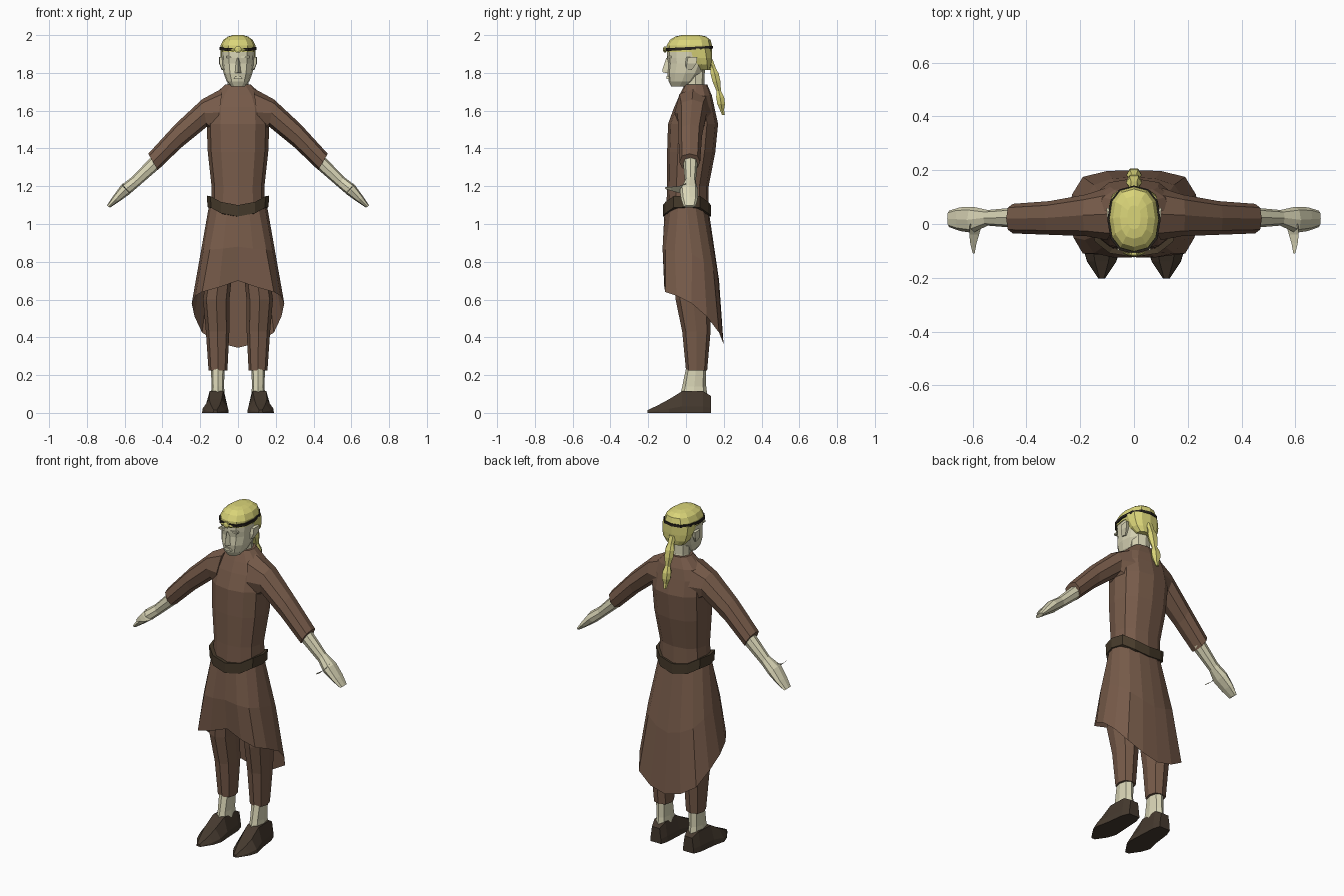
import bpy, bmesh, math
from mathutils import Vector as V


def mat(name, rgb):
    m = bpy.data.materials.new(name)
    m.diffuse_color = (*rgb, 1)
    return m


CLOTH = mat("brown cloth", (0.185, 0.105, 0.068))
SKIN = mat("pale skin", (0.70, 0.67, 0.47))
HAIR = mat("blond hair", (0.70, 0.66, 0.19))
BELT = mat("dark belt leather", (0.062, 0.043, 0.024))
SHOE = mat("shoe leather", (0.060, 0.042, 0.028))
BAND = mat("black band", (0.02, 0.016, 0.012))


def loft(name, rings, material, caps=True, mirror=False, closed=False):
    """Skin a list of equal-length point rings, optionally mirrored across x."""
    bm = bmesh.new()
    vs = [[bm.verts.new(p) for p in r] for r in rings]
    n = len(vs[0])
    pairs = list(zip(vs, vs[1:])) + ([(vs[-1], vs[0])] if closed else [])
    for a, b in pairs:
        for i in range(n):
            j = (i + 1) % n
            bm.faces.new((a[i], a[j], b[j], b[i]))
    if caps and not closed:
        bm.faces.new(vs[0])
        bm.faces.new(vs[-1])
    bmesh.ops.recalc_face_normals(bm, faces=bm.faces)
    me = bpy.data.meshes.new(name)
    bm.to_mesh(me)
    bm.free()
    me.materials.append(material)
    ob = bpy.data.objects.new(name, me)
    bpy.context.collection.objects.link(ob)
    if mirror:
        ob.modifiers.new("mirror", 'MIRROR').use_clip = False
    return ob


def oval(c, a, b, n=12, e=0.85):
    """Rounded-box ring about c spanned by half-axes a and b."""
    pts = []
    for i in range(n):
        t = 2 * math.pi * i / n
        u, v = math.cos(t), math.sin(t)
        pts.append(V(c) + V(a) * math.copysign(abs(u) ** e, u)
                   + V(b) * math.copysign(abs(v) ** e, v))
    return pts


def level(z, hw, y0, y1, x=0, n=12, e=0.85):
    """Horizontal ring at height z from y0 to y1."""
    return oval((x, (y0 + y1) / 2, z), (hw, 0, 0), (0, (y1 - y0) / 2, 0), n, e)


def limb(top, low, y0, y1, n=8):
    """Ring across an arm, given its top and bottom (x, z)."""
    t, l = V((top[0], 0, top[1])), V((low[0], 0, low[1]))
    return oval((t + l) / 2 + V((0, (y0 + y1) / 2, 0)), (t - l) / 2,
                (0, (y1 - y0) / 2, 0), n)


# Tunic body
loft("tunic_body", [level(*r) for r in (
    (1.05, .143, -.105, .12), (1.20, .14, -.10, .12), (1.38, .160, -.10, .155),
    (1.53, .166, -.095, .17), (1.62, .16, -.062, .15), (1.68, .13, -.035, .137),
    (1.738, .068, -.008, .113))], CLOTH)

# Sleeves
loft("sleeve", [limb(*r) for r in (
    ((.08, 1.72), (.12, 1.46), -.06, .135), ((.19, 1.66), (.165, 1.515), -.045, .11),
    ((.33, 1.53), (.30, 1.405), -.04, .085), ((.475, 1.372), (.425, 1.285), -.035, .075))],
    CLOTH, mirror=True)

# Skirt with a hem that falls from front to back
half_hem = [(0, -.105, .70), (.10, -.115, .665), (.19, -.11, .64), (.225, -.05, .62),
            (.245, .03, .58), (.23, .11, .51), (.19, .175, .425), (.10, .197, .37),
            (0, .20, .345)]
hem = [V(p) for p in half_hem] + [V((-x, y, z)) for x, y, z in half_hem[-2:0:-1]]
waist = []
for i in range(16):
    t = 2 * math.pi * i / 16
    waist.append(V((.153 * math.sin(t), .004 - .118 * math.cos(t),
                    1.06 + .04 * abs(math.sin(t)))))
middle = []
for w, h in zip(waist, hem):
    p = w.lerp(h, .5)
    p.y += math.copysign(.014, p.y)
    middle.append(p)
loft("skirt", [waist, middle, hem], CLOTH, caps=False)


# Belt dipping at front and back
def belt_ring(hw, y0, y1, z):
    r = level(z, hw, y0, y1)
    for p in r:
        p.z += .05 * max(0, min(1, (abs(p.x) - .06) / .09))
    return r


loft("belt", [belt_ring(.162, -.123, .132, 1.04), belt_ring(.164, -.123, .132, 1.10),
              belt_ring(.13, -.09, .10, 1.10), belt_ring(.13, -.09, .10, 1.04)],
     BELT, closed=True)

# Trouser legs, ankles and shoes
loft("trouser_leg", [level(z, w, a, b, x, 8) for z, w, a, b, x in (
    (.225, .050, 0, .112, .106), (.43, .062, -.02, .13, .108),
    (.60, .070, -.055, .13, .115), (.85, .065, -.07, .10, .085))], CLOTH, mirror=True)
loft("ankle", [level(z, w, a, b, .107, 8) for z, w, a, b in (
    (.08, .038, -.035, .115), (.14, .033, -.02, .107), (.26, .037, .005, .105))],
    SKIN, mirror=True)


def shoe_ring(y, x, w, wt, top):
    return [(x - w, y, 0), (x + w, y, 0), (x + w * .97, y, top * .3),
            (x + wt, y, top), (x - wt, y, top), (x - w * .97, y, top * .3)]


loft("shoe", [shoe_ring(*r) for r in (
    (.132, .108, .035, .025, .09), (.09, .11, .050, .036, .115),
    (-.02, .114, .060, .036, .115), (-.09, .12, .070, .033, .072),
    (-.14, .12, .054, .025, .045), (-.203, .12, .012, .008, .014))], SHOE, mirror=True)

# Forearm with hand, and thumb
loft("forearm_and_hand", [limb(*r) for r in (
    ((.455, 1.36), (.41, 1.30), -.015, .062), ((.56, 1.25), (.528, 1.198), -.006, .052),
    ((.62, 1.205), (.578, 1.155), -.033, .064), ((.663, 1.145), (.63, 1.118), -.026, .062),
    ((.694, 1.098), (.678, 1.086), -.012, .05))], SKIN, mirror=True)
loft("thumb", [limb(*r, 6) for r in (
    ((.61, 1.215), (.565, 1.165), 0, .0), ((.612, 1.20), (.575, 1.165), -.04, -.035),
    ((.608, 1.197), (.586, 1.175), -.08, -.07), ((.599, 1.195), (.592, 1.185), -.11, -.108))],
    SKIN, mirror=True)

# Neck and head
loft("neck", [level(1.68, .062, -.005, .11, n=8), level(1.745, .055, 0, .098, n=8),
              level(1.83, .055, 0, .10, n=8)], SKIN)
loft("head", [level(*r) for r in (
    (1.728, .036, -.078, .01), (1.755, .060, -.092, .05), (1.80, .077, -.099, .09),
    (1.85, .084, -.095, .115), (1.88, .086, -.10, .125), (1.935, .088, -.10, .13))], SKIN)


# Face details
def box(name, c, s, material, mirror=False, taper=1.0):
    x, y, z = c
    rings = [[(x + i * s[0] / 2 * k, y + j * s[1] / 2, z + d * s[2] / 2)
              for i, j in ((-1, -1), (1, -1), (1, 1), (-1, 1))]
             for d, k in ((-1, 1), (1, taper))]
    return loft(name, rings, material, mirror=mirror)


loft("nose", [[(-.02, -.09, 1.798), (.02, -.09, 1.798), (0, -.122, 1.802)],
              [(-.016, -.09, 1.815), (.016, -.09, 1.815), (0, -.126, 1.815)],
              [(-.009, -.09, 1.88), (.009, -.09, 1.88), (0, -.104, 1.88)]], SKIN)
box("lips", (0, -.093, 1.775), (.05, .02, .016), SKIN, taper=.6)
box("brow", (.038, -.088, 1.884), (.045, .02, .01), SKIN, mirror=True)
loft("ear", [[(.078, .00, 1.82), (.086, .00, 1.82), (.086, .03, 1.815), (.078, .03, 1.815)],
             [(.08, -.005, 1.85), (.098, .005, 1.85), (.100, .055, 1.85), (.08, .05, 1.85)],
             [(.08, .00, 1.885), (.098, .01, 1.882), (.102, .06, 1.885), (.08, .055, 1.885)]],
     SKIN, mirror=True)

# Hair: crown, back of the head and braid
loft("hair_crown", [level(*r) for r in (
    (1.91, .092, -.103, .136), (1.945, .092, -.102, .138), (1.975, .078, -.085, .13),
    (1.993, .052, -.055, .105), (2.0, .025, -.02, .07))], HAIR)
loft("hair_back", [level(*r) for r in (
    (1.815, .055, .06, .128), (1.845, .082, .03, .136), (1.88, .092, .005, .138),
    (1.93, .094, -.03, .138))], HAIR)
loft("braid", [level(z, r, y - r * .85, y + r * .85, n=6) for z, y, r in (
    (1.87, .125, .022), (1.825, .143, .02), (1.795, .152, .029), (1.755, .161, .028),
    (1.705, .173, .016), (1.67, .181, .028), (1.635, .186, .027), (1.605, .190, .015),
    (1.578, .198, .010))], HAIR)


# Headband with knotted front ornament
def band_ring(grow, z):
    r = level(z, .092 + grow, -.104 - grow, .136 + grow)
    for p in r:
        p.z += .05 * p.y
    return r


loft("headband", [band_ring(.007, 1.921), band_ring(.007, 1.936), band_ring(-.01, 1.936),
                  band_ring(-.01, 1.921)], BAND, closed=True)
loft("ornament_knot", [oval((0, y, 1.924), (r, 0, 0), (0, 0, r), 6)
                       for y, r in ((-.105, .018), (-.116, .018), (-.121, .008))], HAIR)
loft("ornament_leaf", [oval((x, y, z), (0, .004, 0), (0, 0, r), 4)
                       for x, y, z, r in ((.012, -.114, 1.924, .005), (.026, -.112, 1.922, .010),
                                          (.04, -.106, 1.92, .003))], HAIR, mirror=True)
